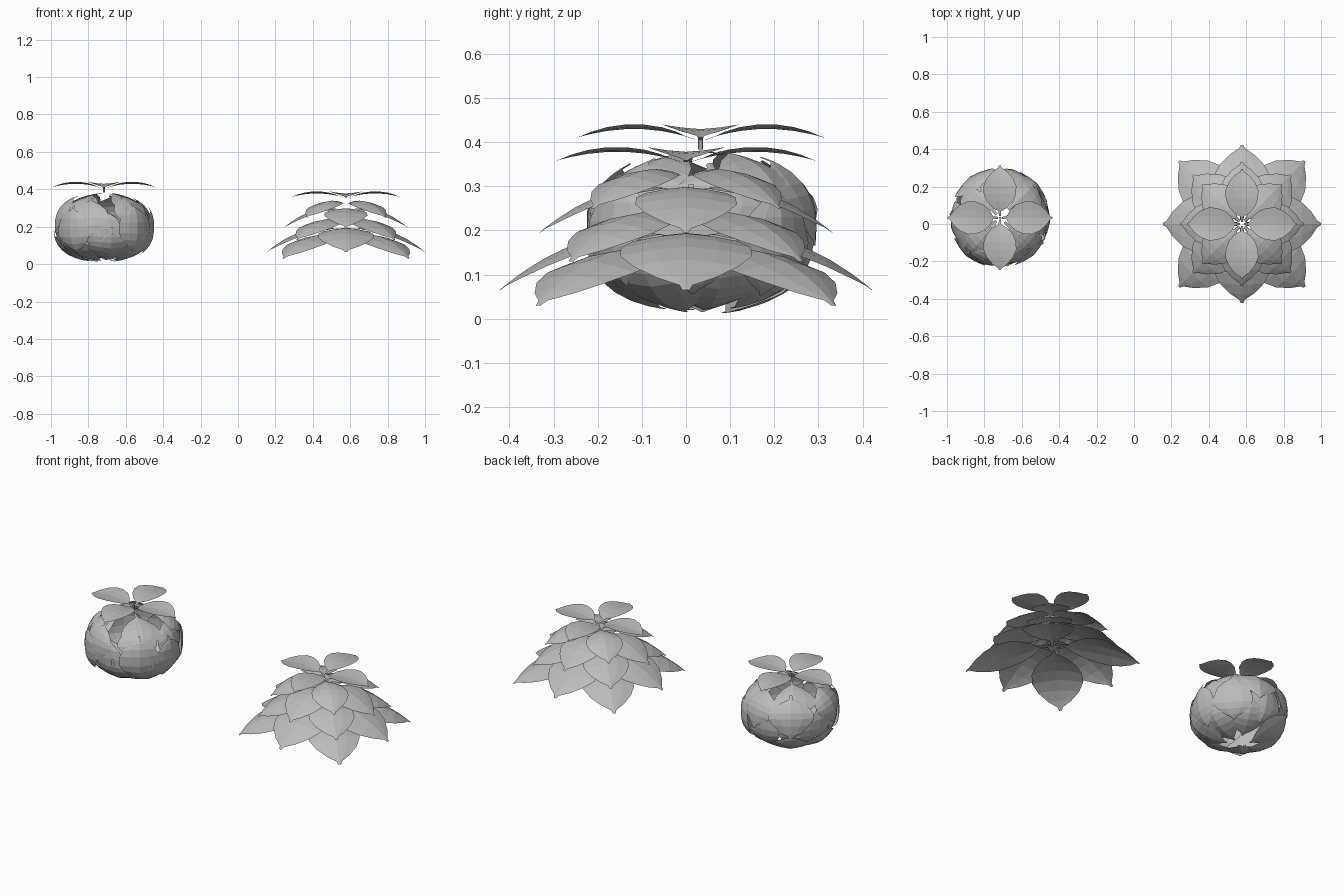
import bpy, bmesh, random
from math import sin, cos, pi, radians, copysign
from mathutils import Vector

random.seed(4)
cube = bpy.data.objects.get("Cube")
if cube:
    bpy.data.objects.remove(cube)

grey = bpy.data.materials.new("leaf_grey")
grey.use_nodes = True
grey.diffuse_color = (0.5, 0.5, 0.5, 1)
grey.node_tree.nodes["Principled BSDF"].inputs["Base Color"].default_value = (0.5, 0.5, 0.5, 1)

# Leaf outline: position along the midrib, share of the half width
OUTLINE = [(0, .06), (.1, .08), (.17, .45), (.3, .8), (.45, .98), (.6, 1),
           (.75, .8), (.88, .45), (.96, .1), (1, .05)]


def bend(p0, p1, p2):
    """Midrib as a quadratic curve in (radius, height)."""
    a, b, c = Vector(p0), Vector(p1), Vector(p2)
    return lambda t: a * (1 - t) ** 2 + b * 2 * t * (1 - t) + c * t * t


def shell(start, end, grow):
    """Midrib that follows a squashed globe between two latitudes."""
    def path(t):
        a = radians(start + (end - start) * t)
        r = abs(cos(a)) ** .8 * .265 * grow
        z = .198 + copysign(abs(sin(a)) ** .8, sin(a)) * .182 * grow
        return Vector((r, z))
    return path


def add_leaf(bm, centre, angle, path, half, droop):
    """One thin leaf; droop lowers its edges, a negative value lifts them."""
    out = Vector((cos(angle), sin(angle), 0))
    side = Vector((-sin(angle), cos(angle), 0))
    up = Vector((0, 0, 1))
    rows = []
    for t, w in OUTLINE:
        p = path(t)
        d = (path(min(t + .01, 1)) - path(max(t - .01, 0))).normalized()
        normal = up * d.x - out * d.y
        row = []
        for s in (-1, -.5, 0, .5, 1):
            fall = droop * half * w * abs(s) ** 1.5
            row.append(bm.verts.new(centre + out * p.x + up * p.y
                                    + side * (s * w * half) - normal * fall))
        rows.append(row)
    for a, b in zip(rows, rows[1:]):
        for i in range(4):
            bm.faces.new((a[i], b[i], b[i + 1], a[i + 1]))


def whorl(name, centre, count, turn, path, half, droop, jitter=0):
    """A ring of leaves around the plant's axis."""
    bm = bmesh.new()
    for i in range(count):
        angle = turn + 2 * pi * i / count + random.uniform(-jitter, jitter)
        shape = path() if jitter else path
        add_leaf(bm, centre, angle, shape, half * random.uniform(1 - jitter, 1 + jitter), droop)
    mesh = bpy.data.meshes.new(name)
    bm.to_mesh(mesh)
    bm.free()
    mesh.materials.append(grey)
    bpy.context.collection.objects.link(bpy.data.objects.new(name, mesh))


# Open plant: whorls alternate between the axes and the diagonals
open_axis = Vector((.577, 0, 0))
TIERS = [
    ("crown", 0, (.01, .355), (.15, .4), (.293, .358), .088, -.12),
    ("upper_diagonal", 1, (.02, .325), (.16, .375), (.3, .25), .1, .2),
    ("middle_axis", 0, (.02, .29), (.17, .33), (.332, .195), .115, .15),
    ("middle_diagonal", 1, (.02, .23), (.21, .28), (.37, .13), .125, .2),
    ("lower_axis", 0, (.02, .185), (.23, .23), (.422, .065), .15, .15),
    ("lower_diagonal", 1, (.02, .15), (.29, .2), (.475, .03), .14, .2),
]
for name, diagonal, p0, p1, p2, half, droop in TIERS:
    whorl("open_plant_" + name + "_leaves", open_axis, 4, diagonal * pi / 4,
          bend(p0, p1, p2), half, droop)

# Closed plant: flat crown over a globe of overlapping leaves
ball_axis = Vector((-.717, .033, 0))
whorl("closed_plant_crown_leaves", ball_axis, 4, 0,
      bend((.01, .405), (.14, .452), (.28, .41)), .088, -.12)
RINGS = [
    ("top", 4, pi / 4, 84, 12, .115),
    ("shoulder", 6, .2, 58, -12, .12),
    ("middle", 8, 0, 34, -42, .11),
    ("bottom", 7, .3, -5, -82, .115),
]
for name, count, turn, start, end, half in RINGS:
    def draped(start=start, end=end):
        shift = random.uniform(-6, 6)
        return shell(start + shift, end + shift, random.uniform(.97, 1.03))
    whorl("closed_plant_" + name + "_leaves", ball_axis, count, turn, draped, half, .25, .1)

# Short stalk joining the crown to the globe
bpy.ops.mesh.primitive_cylinder_add(vertices=6, radius=.006, depth=.03,
                                    location=ball_axis + Vector((0, 0, .398)))
stalk = bpy.context.object
stalk.name = "closed_plant_stalk"
stalk.data.materials.append(grey)
